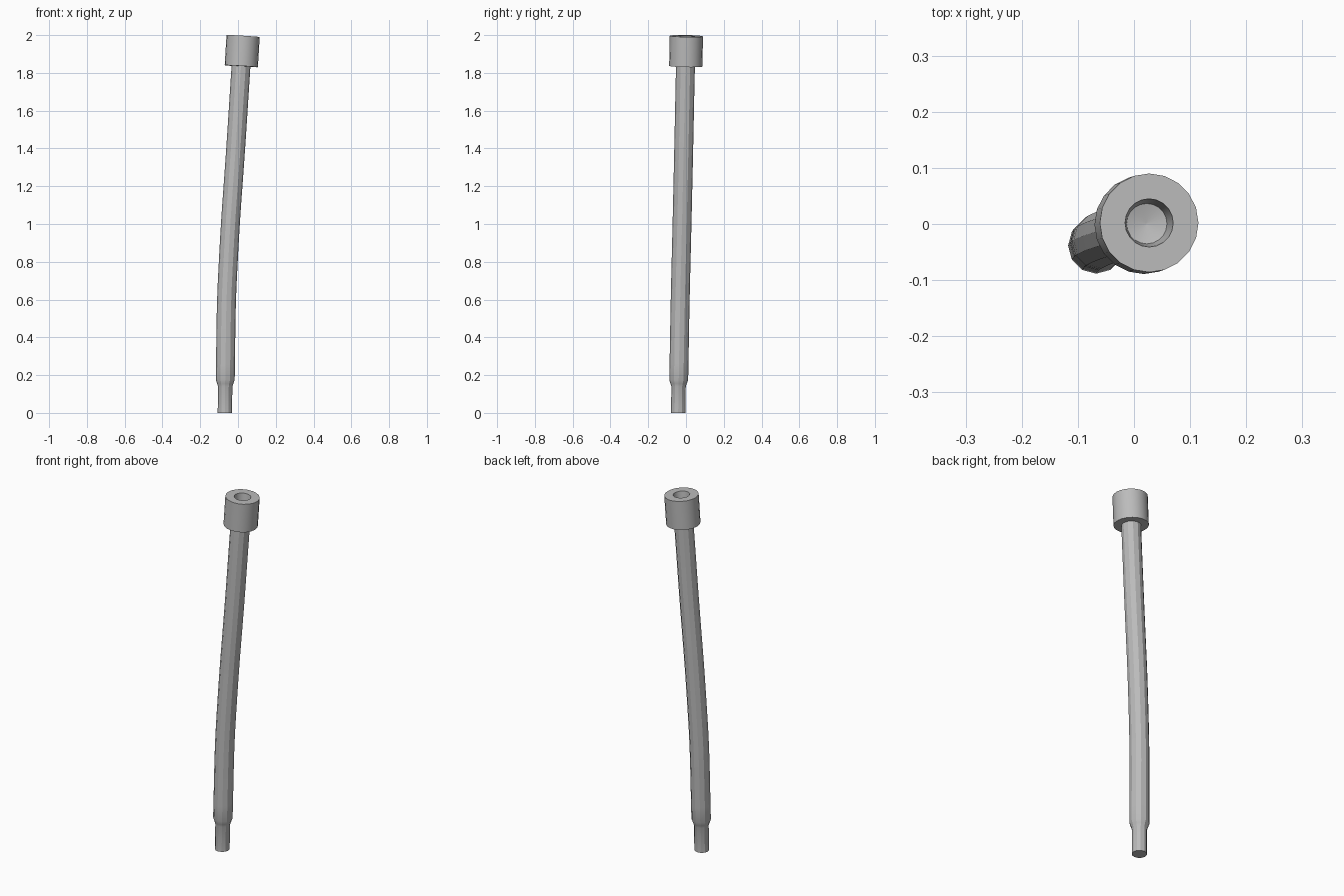
import bpy, bmesh, math
from mathutils import Vector

cube = bpy.data.objects.get("Cube")
if cube:
    bpy.data.objects.remove(cube, do_unlink=True)

metal = bpy.data.materials.new("grey_metal")
metal.use_nodes = True
grey = (0.5, 0.5, 0.5, 1)
metal.diffuse_color = grey
metal.node_tree.nodes["Principled BSDF"].inputs["Base Color"].default_value = grey


def loft(name, rings, sides, angle):
    """Skin a list of (centre, axis, radius) rings and close both ends."""
    bm = bmesh.new()
    loops = []
    for centre, axis, radius in rings:
        turn = Vector((0, 0, 1)).rotation_difference(axis)
        loop = []
        for i in range(sides):
            a = math.tau * i / sides
            loop.append(bm.verts.new(centre + turn @ Vector((math.cos(a), math.sin(a), 0)) * radius))
        loops.append(loop)
    for low, high in zip(loops, loops[1:]):
        for i in range(sides):
            j = (i + 1) % sides
            bm.faces.new((low[i], low[j], high[j], high[i]))
    bm.faces.new(loops[0][::-1])
    bm.faces.new(loops[-1])
    bmesh.ops.recalc_face_normals(bm, faces=bm.faces)
    mesh = bpy.data.meshes.new(name)
    bm.to_mesh(mesh)
    bm.free()
    mesh.materials.append(metal)
    obj = bpy.data.objects.new(name, mesh)
    bpy.context.collection.objects.link(obj)
    bpy.ops.object.select_all(action='DESELECT')
    obj.select_set(True)
    bpy.context.view_layer.objects.active = obj
    bpy.ops.object.shade_smooth_by_angle(angle=math.radians(angle))
    return obj


# Gently bent centre line, interpolated between a few stations
STATIONS = [Vector(p) for p in (
    (-0.07, -0.042, 0), (-0.067, -0.038, 0.2), (-0.062, -0.031, 0.6),
    (-0.041, -0.021, 1.0), (-0.012, -0.012, 1.4), (0.016, -0.003, 1.84),
    (0.027, 0.002, 2.0))]


def centre_at(z):
    for low, high in zip(STATIONS, STATIONS[1:]):
        if z <= high.z:
            return low.lerp(high, (z - low.z) / (high.z - low.z))
    return STATIONS[-1].copy()


def smooth_centre(z):
    samples = [centre_at(min(max(z + d, 0), 2)) for d in (-0.1, 0, 0.1)]
    mid = sum(samples, Vector()) / len(samples)
    return Vector((mid.x, mid.y, z))


up = Vector((0, 0, 1))

# Narrow spigot, shoulder and long bent shaft
heights = [(0, 0.038), (0.14, 0.038), (0.155, 0.043), (0.175, 0.05)]
steps = 20
heights += [(0.175 + (1.86 - 0.175) * i / steps, 0.05) for i in range(1, steps + 1)]
loft("bent_shaft", [(smooth_centre(z), up, r) for z, r in heights], 12, 20)

# Collar head with a blind hole, tilted along the shaft
axis = Vector((0.06, 0.02, 1)).normalized()
top = Vector((0.027, 0.002, 1.995))
profile = [(-0.16, 0.088), (0, 0.088), (0, 0.043), (-0.07, 0.036), (-0.08, 0.001)]
loft("collar_head", [(top + axis * h, axis, r) for h, r in profile], 20, 30)
